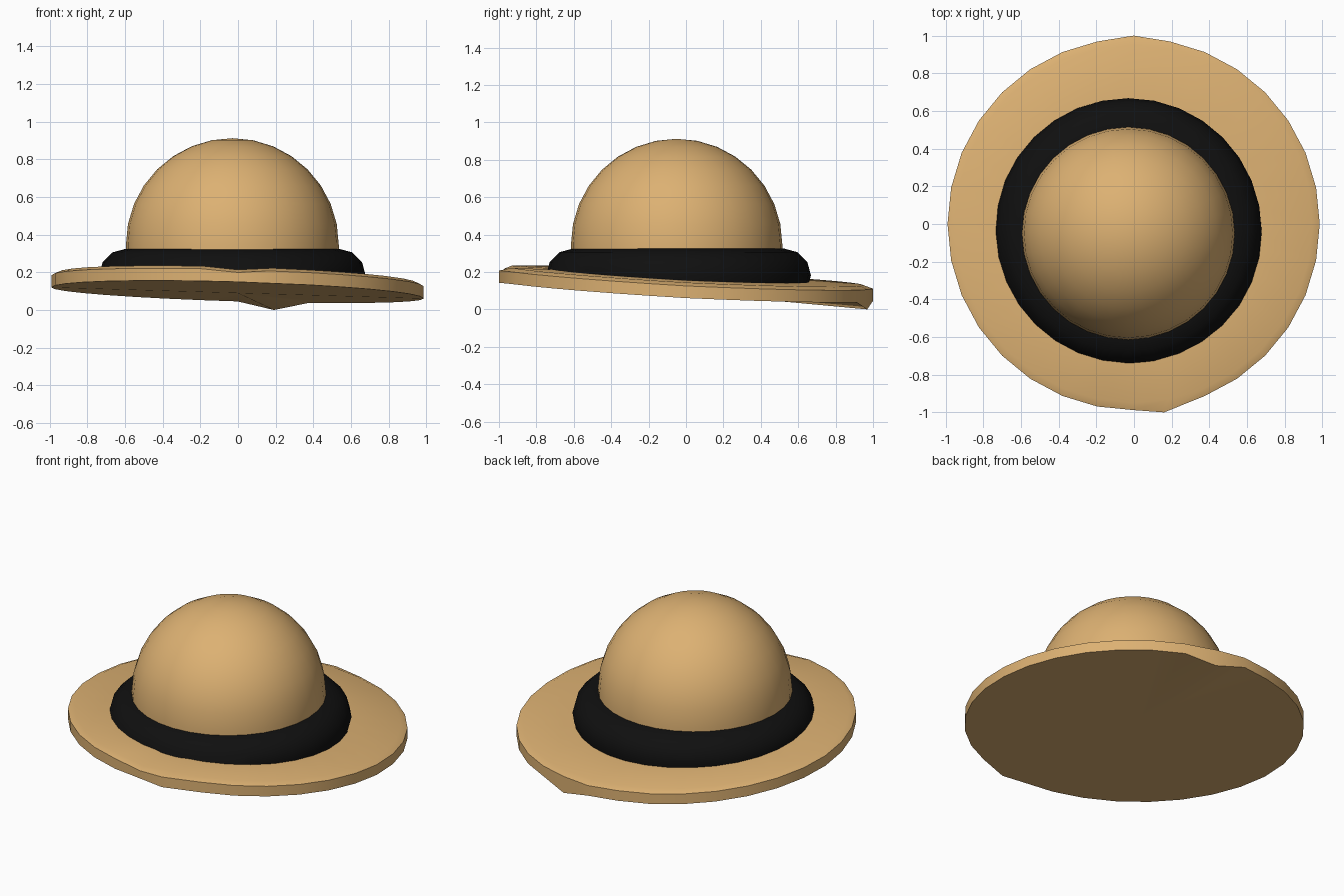
import bpy
import bmesh
from math import sin, cos, pi, radians

if "Cube" in bpy.data.objects:
    bpy.data.objects.remove(bpy.data.objects["Cube"])


def material(name, color):
    m = bpy.data.materials.new(name)
    m.diffuse_color = (*color, 1)
    m.use_nodes = True
    m.node_tree.nodes["Principled BSDF"].inputs["Base Color"].default_value = m.diffuse_color
    return m


straw = material("straw", (0.72, 0.44, 0.17))
black = material("black_ribbon", (0.005, 0.005, 0.005))
SEG = 32


def brim_z(x, y):
    # underside of the tilted brim, steeper at the front than at the back
    return 0.09 - 0.03 * x - (0.06 if y < 0 else 0.045) * y


def lathe(name, center, profile, mat, angle, seg=SEG, warp=None):
    # revolve (radius, z) points; radius 0 becomes a pole
    bm = bmesh.new()
    rings = []
    for j, (r, z) in enumerate(profile):
        ring = []
        for i in range(1 if r == 0 else seg):
            a = 2 * pi * i / seg
            p = (center[0] + r * cos(a), center[1] + r * sin(a), z)
            ring.append(bm.verts.new(warp(p, i, j) if warp else p))
        rings.append(ring)
    for lo, hi in zip(rings, rings[1:]):
        for i in range(seg):
            k = (i + 1) % seg
            if len(lo) == 1:
                bm.faces.new((lo[0], hi[k], hi[i]))
            elif len(hi) == 1:
                bm.faces.new((lo[i], lo[k], hi[0]))
            else:
                bm.faces.new((lo[i], lo[k], hi[k], hi[i]))
    bmesh.ops.recalc_face_normals(bm, faces=bm.faces)
    me = bpy.data.meshes.new(name)
    bm.to_mesh(me)
    bm.free()
    ob = bpy.data.objects.new(name, me)
    bpy.context.collection.objects.link(ob)
    me.materials.append(mat)
    bpy.ops.object.select_all(action='DESELECT')
    ob.select_set(True)
    bpy.context.view_layer.objects.active = ob
    bpy.ops.object.shade_smooth_by_angle(angle=radians(angle))
    return ob


# brim: tilted, slightly irregular disc with a rounded upper edge
def warp_brim(p, i, j):
    x, y, z = p
    z += brim_z(x, y)
    edge = j in (1, 2)
    if i == 7 and j == 1:        # drooping corner at the back
        z = 0.0
    if i == 8 and edge:          # pointed back
        y = 1.0
    if i == 25 and edge:         # pointed front
        x, y = 0.16, -1.0
    if i == 24 and j >= 2 and j <= 3:  # small dent at the front
        z -= 0.015
    return x, y, z


lathe("brim", (-0.002, 0),
      [(0, 0), (0.988, 0), (0.988, 0.065), (0.95, 0.082), (0.6, 0.085), (0, 0.085)],
      straw, 40, warp=warp_brim)


# hat band: half ring whose base is sunk into the brim
def warp_band(p, i, j):
    x, y, z = p
    return x, y, max(z, brim_z(x, y) + 0.03)


R, r = 0.565, 0.143
band = [(R + r * cos(radians(a)), 0.182 + r * sin(radians(a))) for a in (-30, 0, 30, 60, 90)]
lathe("hat_band", (-0.03, -0.04), band + [(0.5, 0.325)], black, 40, warp=warp_band)

# crown: dome rising from the band
dome = [(0.565, 0.25)]
dome += [(0.565 * cos(pi / 2 * k / 8), 0.347 + 0.565 * sin(pi / 2 * k / 8)) for k in range(8)]
lathe("crown", (-0.03, -0.05), dome + [(0, 0.912)], straw, 40)
